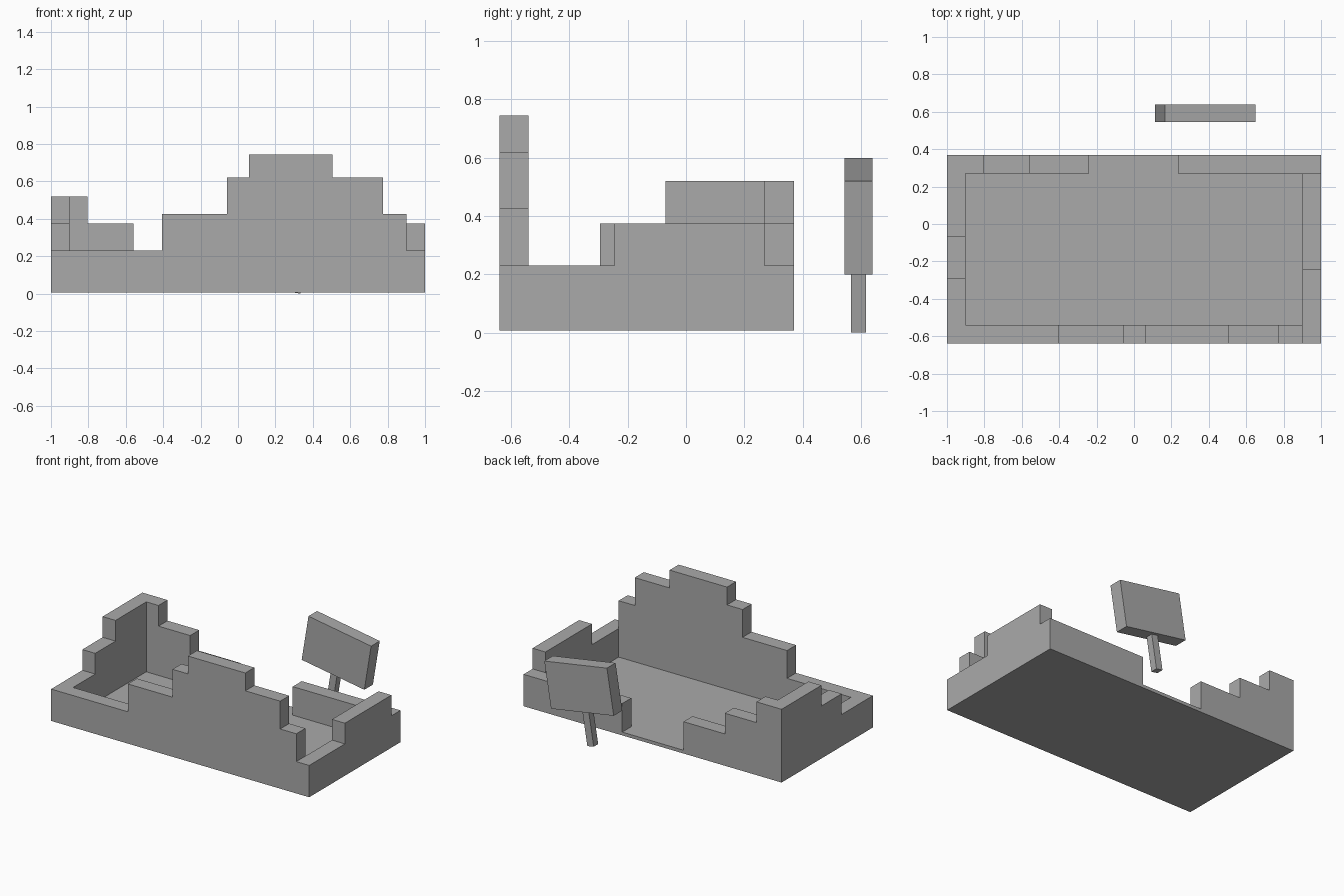
import bpy
import bmesh
from math import atan2
from mathutils import Matrix

cube = bpy.data.objects.get("Cube")
if cube:
    bpy.data.objects.remove(cube, do_unlink=True)

GREY = (0.4, 0.4, 0.4, 1)
stone = bpy.data.materials.new("plain grey")
stone.use_nodes = True
stone.diffuse_color = GREY
stone.node_tree.nodes["Principled BSDF"].inputs["Base Color"].default_value = GREY

BASE, FLOOR, LOW = 0.007, 0.03, 0.23
LEFT, RIGHT, FRONT, BACK = 1.0, -1.0, -0.64, 0.37
T = 0.1  # wall thickness


def add_object(name, bm):
    bmesh.ops.recalc_face_normals(bm, faces=bm.faces)
    mesh = bpy.data.meshes.new(name)
    bm.to_mesh(mesh)
    bm.free()
    mesh.materials.append(stone)
    obj = bpy.data.objects.new(name, mesh)
    bpy.context.collection.objects.link(obj)
    return obj


def stepped_wall(name, steps, end, axis, start):
    """Extrude a stepped skyline; steps are (position, height) along the wall."""
    outline = [(steps[0][0], BASE)]
    stops = [s[0] for s in steps[1:]] + [end]
    for (a, h), b in zip(steps, stops):
        outline += [(a, h), (b, h)]
    outline.append((end, BASE))
    bm = bmesh.new()
    if axis == "x":
        points = [(p, start, z) for p, z in outline]
        depth = (0, T, 0)
    else:
        points = [(start, p, z) for p, z in outline]
        depth = (T, 0, 0)
    face = bm.faces.new([bm.verts.new(p) for p in points])
    new = bmesh.ops.extrude_face_region(bm, geom=[face])["geom"]
    bmesh.ops.translate(bm, vec=depth,
                        verts=[v for v in new if isinstance(v, bmesh.types.BMVert)])
    return add_object(name, bm)


def box(name, lo, hi):
    bm = bmesh.new()
    bmesh.ops.create_cube(bm, size=1)
    for v in bm.verts:
        v.co = [lo[i] + (v.co[i] + 0.5) * (hi[i] - lo[i]) for i in range(3)]
    return add_object(name, bm)


# Ruined walls with stepped tops
stepped_wall("front_wall", [(RIGHT, LOW), (-0.405, 0.425), (-0.06, 0.62), (0.06, 0.745),
                            (0.505, 0.62), (0.775, 0.425), (0.9, LOW)], LEFT, "x", FRONT)
stepped_wall("back_wall_right", [(RIGHT, 0.52), (-0.805, 0.375), (-0.56, LOW)],
             -0.24, "x", BACK - T)
stepped_wall("back_wall_left", [(0.235, LOW)], LEFT, "x", BACK - T)
stepped_wall("right_wall", [(FRONT + T, LOW), (-0.295, 0.375), (-0.07, 0.52)],
             BACK - T, "y", RIGHT)
stepped_wall("left_wall", [(FRONT + T, LOW), (-0.245, 0.375)], BACK - T, "y", LEFT - T)

# Floor and doorway sill
box("floor", (RIGHT + T, FRONT + T, BASE), (LEFT - T, BACK - T, FLOOR))
box("doorway_sill", (-0.24, BACK - T, BASE), (0.235, BACK, FLOOR))

# Leaning signpost, modelled upright around the foot of the board
board = box("sign_board", (-0.246, -0.0475, 0), (0.246, 0.0475, 0.324))
post = box("sign_post", (-0.033, -0.025, -0.24), (0.017, 0.025, 0.0))
lean = Matrix.Translation((0.355, 0.592, 0.24)) @ Matrix.Rotation(atan2(0.08, 0.485), 4, "Y")
for part in (board, post):
    part.matrix_world = lean
